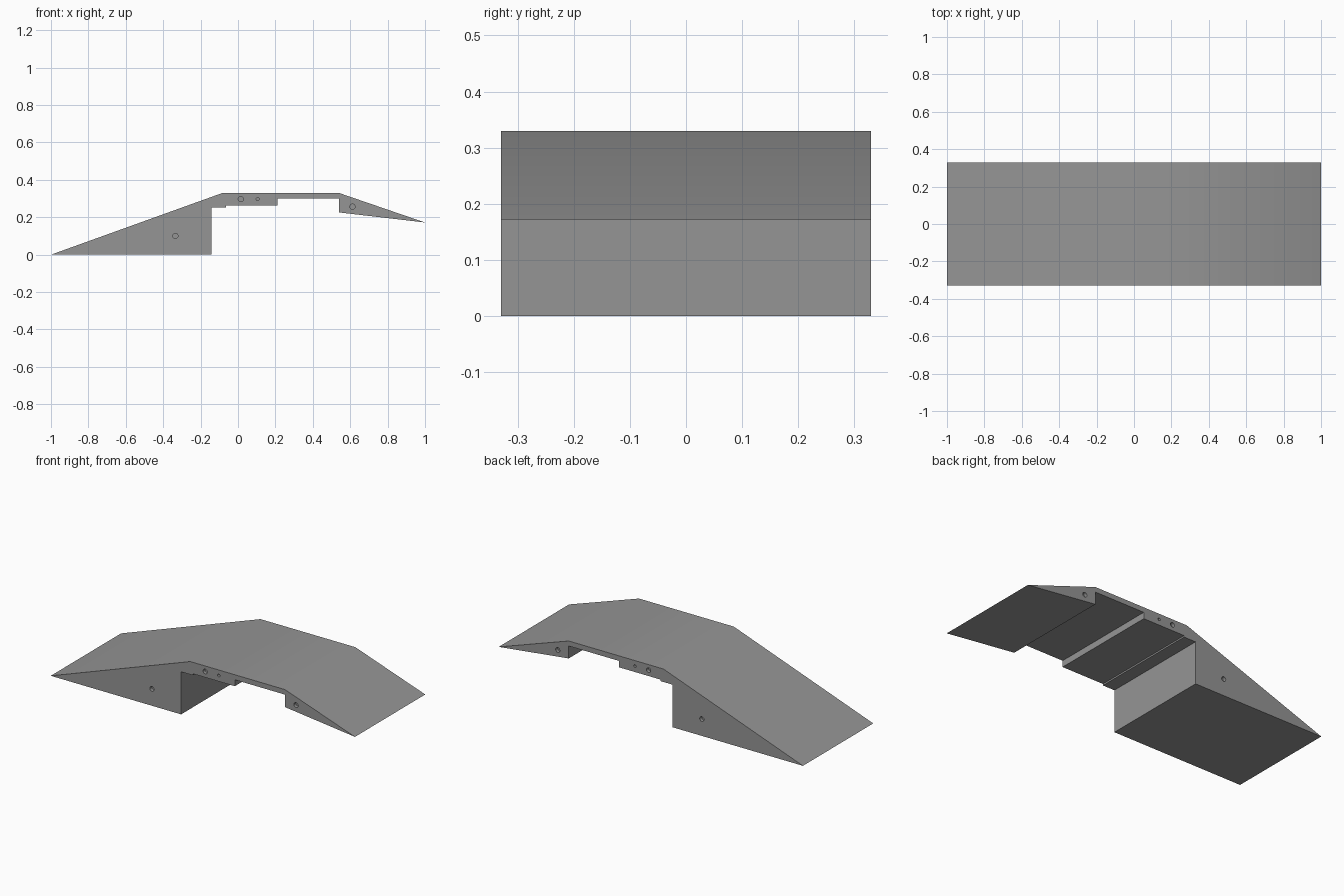
import bpy, bmesh, math
from mathutils import Matrix

if "Cube" in bpy.data.objects:
    bpy.data.objects.remove(bpy.data.objects["Cube"])

HALF = 0.33  # half width of the ramp

grey = bpy.data.materials.new("matte grey")
grey.diffuse_color = (0.30, 0.30, 0.30, 1)
grey.use_nodes = True
grey.node_tree.nodes["Principled BSDF"].inputs["Base Color"].default_value = grey.diffuse_color

# Side outline, extruded across the width
outline = [(-1, 0), (-0.143, 0), (-0.143, 0.253), (-0.065, 0.253), (-0.065, 0.262),
           (0.21, 0.262), (0.21, 0.30), (0.54, 0.30), (0.54, 0.226), (1, 0.172),
           (0.54, 0.33), (-0.083, 0.33)]
bm = bmesh.new()
face = bm.faces.new([bm.verts.new((x, -HALF, z)) for x, z in outline])
side = bmesh.ops.extrude_face_region(bm, geom=[face])["geom"]
bmesh.ops.translate(bm, vec=(0, 2 * HALF, 0),
                    verts=[v for v in side if isinstance(v, bmesh.types.BMVert)])
bmesh.ops.recalc_face_normals(bm, faces=bm.faces[:])
mesh = bpy.data.meshes.new("ramp")
bm.to_mesh(mesh)
bm.free()
ramp = bpy.data.objects.new("ramp", mesh)
bpy.context.collection.objects.link(ramp)
mesh.materials.append(grey)

# Shallow screw holes on both sides: x, z, radius
holes = [(-0.335, 0.10, 0.014), (0.015, 0.297, 0.014), (0.105, 0.297, 0.008), (0.612, 0.257, 0.014)]
bm = bmesh.new()
for x, z, r in holes:
    for s in (-1, 1):
        bmesh.ops.create_cone(bm, cap_ends=True, segments=20, radius1=r, radius2=r, depth=0.04,
                              matrix=Matrix.Translation((x, s * HALF, z)) @ Matrix.Rotation(math.pi / 2, 4, 'X'))
cut_mesh = bpy.data.meshes.new("hole_cutter")
bm.to_mesh(cut_mesh)
bm.free()
cut_mesh.materials.append(grey)
cutter = bpy.data.objects.new("hole_cutter", cut_mesh)
bpy.context.collection.objects.link(cutter)
cutter.hide_render = True
cutter.hide_viewport = True
cut = ramp.modifiers.new("screw_holes", 'BOOLEAN')
cut.object = cutter
cut.operation = 'DIFFERENCE'
cut.solver = 'EXACT'

# Soft bends on the deck, crisp edges elsewhere
bpy.context.view_layer.objects.active = ramp
ramp.select_set(True)
bpy.ops.object.modifier_apply(modifier="screw_holes")
bpy.ops.object.shade_smooth_by_angle(angle=math.radians(30))
